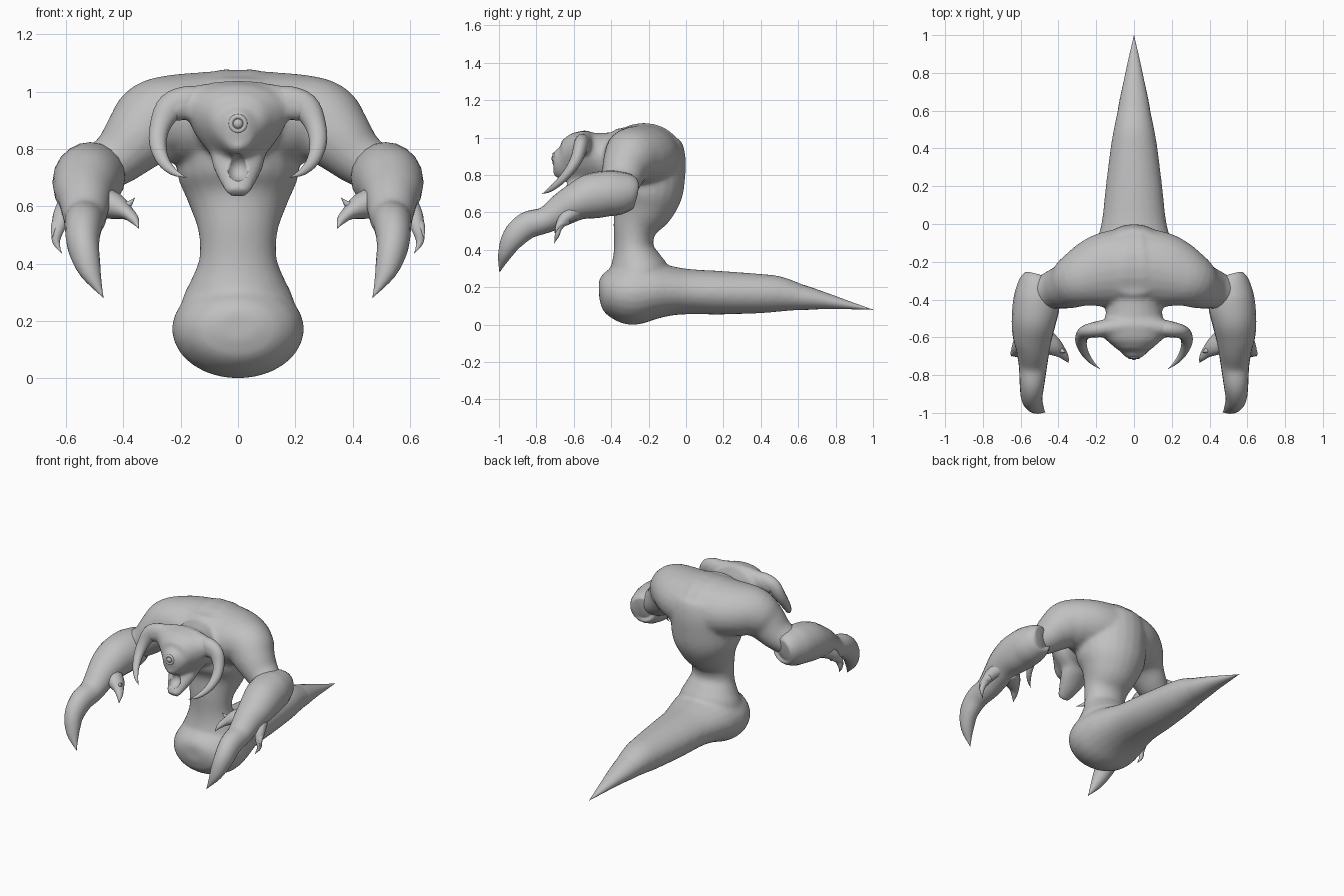
import bpy, bmesh, math
from mathutils import Vector

skin = bpy.data.materials.new("grey skin")
skin.diffuse_color = (0.53, 0.53, 0.53, 1)


def catmull(a, b, c, d, t):
    return [0.5 * (2 * q + (r - p) * t + (2 * p - 5 * q + 4 * r - s) * t * t
                   + (3 * q - p - 3 * r + s) * t ** 3) for p, q, r, s in zip(a, b, c, d)]


def loft(bm, rows, ref, sx=1, n=24, sub=4):
    """Sweep an ellipse along rows of (x, y, z, radius along ref, cross radius, taper)."""
    rows = [tuple(r) + (0,) * (6 - len(r)) for r in rows]
    pts = []
    for i in range(len(rows) - 1):
        a, b, c, d = rows[max(i - 1, 0)], rows[i], rows[i + 1], rows[min(i + 2, len(rows) - 1)]
        pts += [catmull(a, b, c, d, k / sub) for k in range(sub)]
    pts.append(list(rows[-1]))
    ref = Vector(ref)
    rings = []
    for i, p in enumerate(pts):
        t = (Vector(pts[min(i + 1, len(pts) - 1)][:3]) - Vector(pts[max(i - 1, 0)][:3])).normalized()
        v = (ref - t * ref.dot(t)).normalized()
        u = t.cross(v)
        ring = []
        for k in range(n):
            a = 2 * math.pi * k / n
            w = max(p[4], 0.001) * (1 + p[5] * math.sin(a))
            q = Vector(p[:3]) + v * max(p[3], 0.001) * math.sin(a) + u * w * math.cos(a)
            ring.append(bm.verts.new((q.x * sx, q.y, q.z)))
        rings.append(ring)
    for r, s in zip(rings, rings[1:]):
        for k in range(n):
            bm.faces.new((r[k], r[(k + 1) % n], s[(k + 1) % n], s[k]))
    bm.faces.new(rings[0])
    bm.faces.new(rings[-1])


def finish(bm, name, remesh=False):
    bmesh.ops.recalc_face_normals(bm, faces=bm.faces)
    me = bpy.data.meshes.new(name)
    bm.to_mesh(me)
    bm.free()
    me.materials.append(skin)
    ob = bpy.data.objects.new(name, me)
    bpy.context.collection.objects.link(ob)
    if remesh:
        m = ob.modifiers.new("blend", 'REMESH')
        m.mode, m.voxel_size, m.use_smooth_shade = 'VOXEL', 0.012, True
        s = ob.modifiers.new("soften", 'SMOOTH')
        s.factor, s.iterations = 0.5, 9
    for p in me.polygons:
        p.use_smooth = True
    return ob


def pair(name, rows, ref, n=16):
    for side, sx in (("right", 1), ("left", -1)):
        bm = bmesh.new()
        loft(bm, rows, ref, sx, n)
        finish(bm, side + "_" + name)


def ellipsoid(name, centre, radii):
    bm = bmesh.new()
    bmesh.ops.create_uvsphere(bm, u_segments=20, v_segments=12, radius=1)
    bmesh.ops.scale(bm, verts=bm.verts, vec=radii)
    bmesh.ops.translate(bm, verts=bm.verts, vec=centre)
    return finish(bm, name)


Z, Y, X = (0, 0, 1), (0, 1, 0), (1, 0, 0)
body = bmesh.new()
# tail and its bulging base
loft(body, [(0, -.465, .18, .05, .07), (0, -.44, .18, .10, .14), (0, -.38, .175, .145, .2),
            (0, -.29, .17, .172, .23), (0, -.18, .18, .155, .222), (0, -.08, .18, .133, .195),
            (0, .02, .176, .121, .17), (0, .2, .17, .116, .15), (0, .4, .166, .105, .125),
            (0, .5, .163, .095, .108), (0, .62, .145, .068, .083), (0, .72, .13, .045, .06)], Z)
# waist and chest
loft(body, [(0, -.26, .15, .15, .19), (0, -.255, .27, .165, .195), (0, -.267, .34, .137, .165),
            (0, -.28, .42, .105, .135), (0, -.272, .52, .119, .14), (0, -.235, .62, .167, .176),
            (0, -.22, .7, .202, .21), (0, -.22, .8, .217, .217), (0, -.22, .9, .217, .22),
            (0, -.225, .99, .19, .2), (0, -.22, 1.04, .13, .14), (0, -.22, 1.07, .05, .06)], Y)
# shoulders and upper arms
for sx in (1, -1):
    loft(body, [(-.05, -.225, .89, .215, .19), (.12, -.24, .9, .205, .17), (.22, -.265, .905, .182, .155),
                (.295, -.295, .89, .15, .148), (.35, -.325, .84, .125, .125), (.42, -.345, .77, .105, .098),
                (.5, -.37, .72, .085, .085)], Y, sx)
# neck and wedge-shaped head
loft(body, [(0, -.32, .89, .14, .15), (0, -.42, .89, .137, .15), (0, -.48, .89, .137, .15, .1),
            (0, -.535, .88, .155, .165, .4), (0, -.585, .88, .15, .155, .5), (0, -.63, .875, .125, .115, .4),
            (0, -.67, .87, .095, .08, .2), (0, -.7, .875, .065, .05, .1), (0, -.712, .875, .03, .03)], Z)
# crest carrying the horns
loft(body, [(-.24, -.565, .94, .04, .05), (-.14, -.55, .965, .048, .058), (0, -.54, .97, .055, .07),
            (.14, -.55, .965, .048, .058), (.24, -.565, .94, .04, .05)], Y)
# lower jaw
loft(body, [(0, -.53, .8, .075, .1), (0, -.58, .745, .055, .09), (0, -.63, .69, .04, .065),
            (0, -.675, .645, .022, .04)], Z)
torso = finish(body, "body", remesh=True)
# open mouth
mouth = ellipsoid("mouth_cutter", (0, -.685, .735), (.045, .07, .048))
mouth.hide_render = True
mouth.hide_set(True)
cut = torso.modifiers.new("mouth", 'BOOLEAN')
cut.operation, cut.object = 'DIFFERENCE', mouth

# pointed tail end
bm = bmesh.new()
loft(bm, [(0, .5, .16, .083, .096), (0, .62, .145, .068, .083), (0, .75, .126, .043, .056),
          (0, .88, .102, .02, .028), (0, 1, .08, 0, 0)], Z)
finish(bm, "tail_tip")

# forearm ending in one large claw
pair("forearm_claw", [(.51, -.272, .715, .06, .06), (.513, -.29, .715, .092, .09), (.515, -.36, .705, .117, .115),
                      (.518, -.43, .7, .122, .124), (.53, -.51, .685, .12, .118), (.537, -.59, .655, .1, .106),
                      (.535, -.66, .615, .088, .09), (.535, -.75, .56, .07, .075), (.54, -.85, .53, .072, .065),
                      (.54, -.925, .46, .062, .055), (.515, -.97, .37, .035, .038), (.47, -.997, .28, 0, 0)],
     (0, -.3, 1), 20)
# claws on the inner and outer wrist
pair("inner_claw", [(.5, -.6, .62, .06, .07), (.43, -.645, .6, .046, .052), (.385, -.68, .575, .024, .03),
                    (.36, -.71, .55, .015, .016), (.347, -.735, .522, 0, 0)], (0, .3, 1))
pair("inner_barb", [(.42, -.65, .6, .03, .03), (.385, -.67, .605, .014, .014), (.36, -.68, .63, 0, 0)], Y)
pair("outer_claw", [(.57, -.58, .62, .05, .05), (.61, -.645, .57, .036, .034), (.628, -.68, .52, .022, .02),
                    (.635, -.69, .475, .013, .012), (.615, -.705, .435, 0, 0)], X)
pair("outer_barb", [(.61, -.64, .56, .03, .03), (.638, -.68, .53, .016, .016), (.65, -.7, .49, 0, 0)], X)
# curved horns sweeping from the crest
pair("horn", [(.1, -.55, .965, .035, .045), (.17, -.555, .965, .043, .055), (.235, -.565, .945, .038, .05),
              (.27, -.585, .885, .033, .037), (.28, -.625, .82, .026, .03), (.262, -.68, .76, .019, .022),
              (.225, -.73, .72, .011, .013), (.18, -.768, .7, 0, 0)], Y)

# single eye with a raised lid
ellipsoid("eye", (0, -.7, .888), (.02, .02, .02))
bpy.ops.mesh.primitive_torus_add(location=(0, -.705, .888), rotation=(math.pi / 2, 0, 0), major_radius=.025,
                                 minor_radius=.009, major_segments=20, minor_segments=8)
lid = bpy.context.object
lid.name = "eye_lid"
lid.data.materials.append(skin)
bpy.ops.object.shade_smooth()
